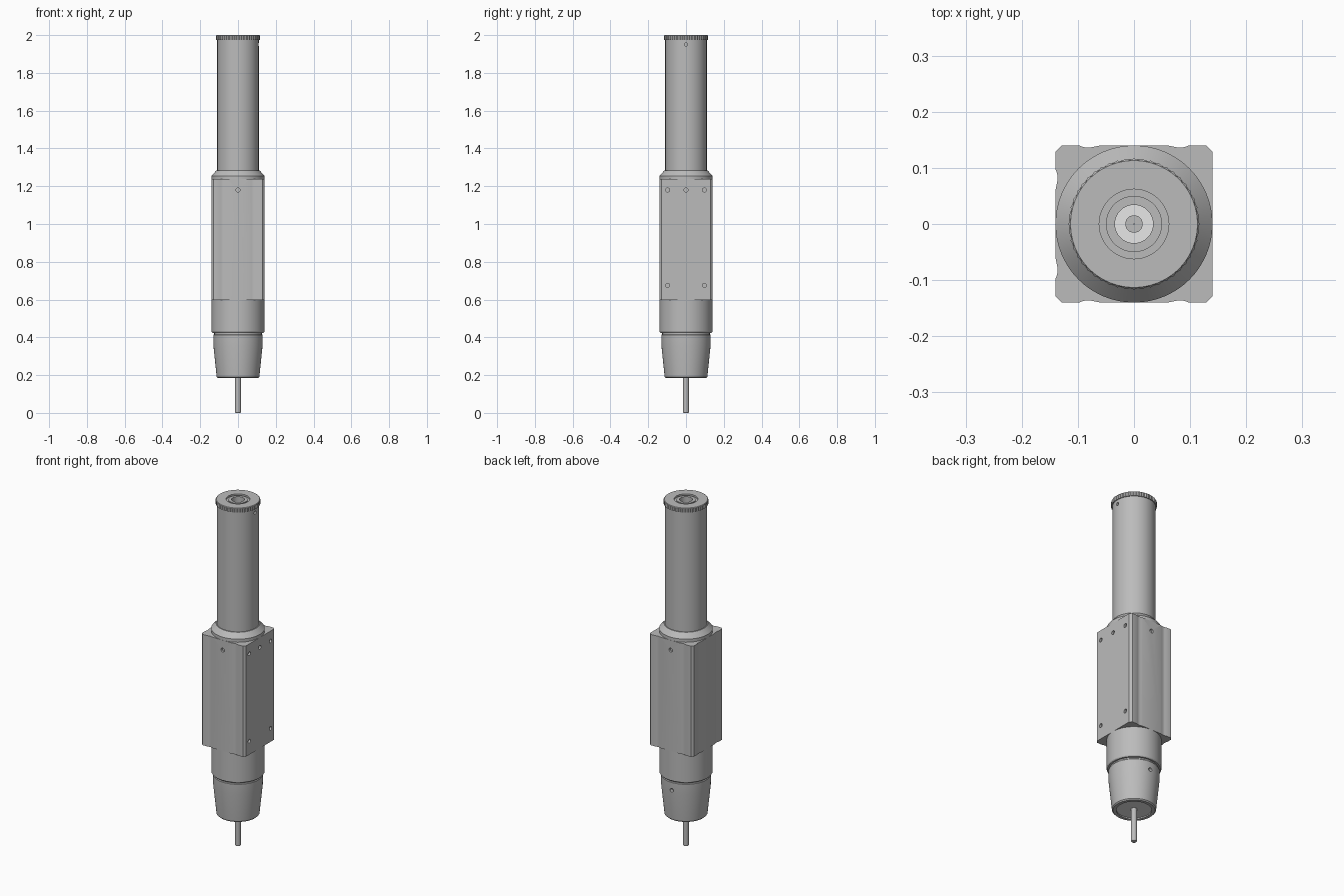
import bpy, bmesh, math
from mathutils import Matrix, Vector

cube = bpy.data.objects.get("Cube")
if cube:
    bpy.data.objects.remove(cube, do_unlink=True)


def material(name, value):
    m = bpy.data.materials.new(name)
    m.use_nodes = True
    colour = (value, value, value, 1)
    m.diffuse_color = colour
    m.node_tree.nodes["Principled BSDF"].inputs["Base Color"].default_value = colour
    return m


METAL = material("grey metal", 0.5)
WHITE = material("white insulator", 0.95)
BORE = 0.034


def finish(name, bm, mat, smooth=True):
    bmesh.ops.recalc_face_normals(bm, faces=bm.faces)
    mesh = bpy.data.meshes.new(name)
    bm.to_mesh(mesh)
    bm.free()
    ob = bpy.data.objects.new(name, mesh)
    bpy.context.collection.objects.link(ob)
    mesh.materials.append(mat)
    if smooth:
        shade(ob)
    return ob


def activate(ob):
    bpy.ops.object.select_all(action='DESELECT')
    ob.select_set(True)
    bpy.context.view_layer.objects.active = ob


def shade(ob):
    activate(ob)
    bpy.ops.object.shade_smooth_by_angle(angle=math.radians(30))


def lathe(name, profile, mat=METAL, n=64, knurl=0.0):
    """Revolve a closed (radius, z) loop; knurl notches the outermost points."""
    bm = bmesh.new()
    outer = max(r for r, z in profile)
    rings = []
    for i in range(n):
        a = math.tau * i / n
        ring = []
        for r, z in profile:
            if r == outer and i % 2:
                r -= knurl
            ring.append(bm.verts.new((r * math.cos(a), r * math.sin(a), z)))
        rings.append(ring)
    k = len(profile)
    for i in range(n):
        p, q = rings[i], rings[(i + 1) % n]
        for j in range(k):
            bm.faces.new((p[j], q[j], q[(j + 1) % k], p[(j + 1) % k]))
    return finish(name, bm, mat)


def drill(ob, holes, radius=0.011, depth=0.012, bore=False):
    """Sink small holes given as (outward direction, point on surface)."""
    bm = bmesh.new()
    for direction, point in holes:
        d = Vector(direction)
        turn = d.to_track_quat('Z', 'Y').to_matrix().to_4x4()
        bmesh.ops.create_cone(bm, cap_ends=True, segments=16, radius1=radius, radius2=radius,
                              depth=depth * 2, matrix=Matrix.Translation(point) @ turn)
    if bore:
        bmesh.ops.create_cone(bm, cap_ends=True, segments=64, radius1=BORE, radius2=BORE,
                              depth=2, matrix=Matrix.Translation((0, 0, 1)))
    cutter = finish("hole_cutter", bm, METAL, smooth=False)
    cutter.hide_render = True
    mod = ob.modifiers.new("holes", 'BOOLEAN')
    mod.operation = 'DIFFERENCE'
    mod.solver = 'EXACT'
    mod.object = cutter
    activate(ob)
    bpy.ops.object.modifier_apply(modifier=mod.name)
    bpy.data.objects.remove(cutter, do_unlink=True)
    shade(ob)


# Square housing: three fluted sides and one flat side
H = 0.14
flute = [(0.06, H), (0.07, 0.138), (0.08, 0.136), (0.09, 0.137), (0.098, H)]
outline = []
for side in range(4):
    half = [] if side == 0 else flute
    pts = [(-0.129, H)] + [(-u, v) for u, v in reversed(half)] + half + [(0.129, H)]
    a = math.pi / 2 * side
    # u runs along the side, v points outwards
    outline += [(v * math.cos(a) - u * math.sin(a), v * math.sin(a) + u * math.cos(a))
                for u, v in pts]
bm = bmesh.new()
base = bm.faces.new([bm.verts.new((x, y, 0.597)) for x, y in outline])
top = bmesh.ops.extrude_face_region(bm, geom=[base])["geom"]
bmesh.ops.translate(bm, vec=(0, 0, 0.64), verts=[g for g in top if isinstance(g, bmesh.types.BMVert)])
housing = finish("square_housing", bm, METAL)
right_holes = [((1, 0, 0), (H, y, z)) for y in (-0.097, 0.097) for z in (0.675, 1.18)]
centre_holes = [((x, y, 0), (x * H, y * H, 1.18)) for x, y in ((1, 0), (0, 1), (0, -1))]
drill(housing, right_holes + centre_holes, bore=True)

# Upper collar with sloped shoulder
lathe("upper_collar", [(BORE, 1.237), (H, 1.237), (H, 1.255), (0.115, 1.283), (BORE, 1.283)])

# Long tube with a small side hole
tube = lathe("upper_tube", [(BORE, 1.28), (0.11, 1.28), (0.11, 1.976), (BORE, 1.976)])
drill(tube, [((1, 0, 0), (0.11, 0, 1.95))], radius=0.009)

# Knurled end cap with stepped socket
lathe("end_cap", [(BORE, 1.974), (0.117, 1.974), (0.117, 1.997), (0.113, 2.0), (0.062, 2.0),
                  (0.062, 1.991), (0.05, 1.991), (0.05, 1.997), (BORE, 1.997)], n=96, knurl=0.003)

# Round lower body and the narrow neck under it
lathe("lower_body", [(BORE, 0.428), (0.136, 0.424), (H, 0.43), (H, 0.599), (BORE, 0.599)])
lathe("neck_groove", [(BORE, 0.41), (0.126, 0.41), (0.126, 0.43), (BORE, 0.43)])

# Tapered nose with recessed underside
nose = lathe("tapered_nose", [(BORE, 0.2), (0.09, 0.2), (0.09, 0.184), (0.107, 0.184), (0.113, 0.19),
                              (0.13, 0.355), (0.131, 0.412), (0.128, 0.416), (BORE, 0.416)])
drill(nose, [((0, 1, 0), (0, 0.13, 0.367))], depth=0.02)

# White disc holding the central pin
lathe("nose_disc", [(0.01, 0.191), (0.0905, 0.191), (0.0905, 0.201), (0.01, 0.201)], WHITE)
lathe("central_pin", [(0.001, 0.0), (0.013, 0.0), (0.0155, 0.004), (0.0155, 0.26), (0.001, 0.26)], n=32)
